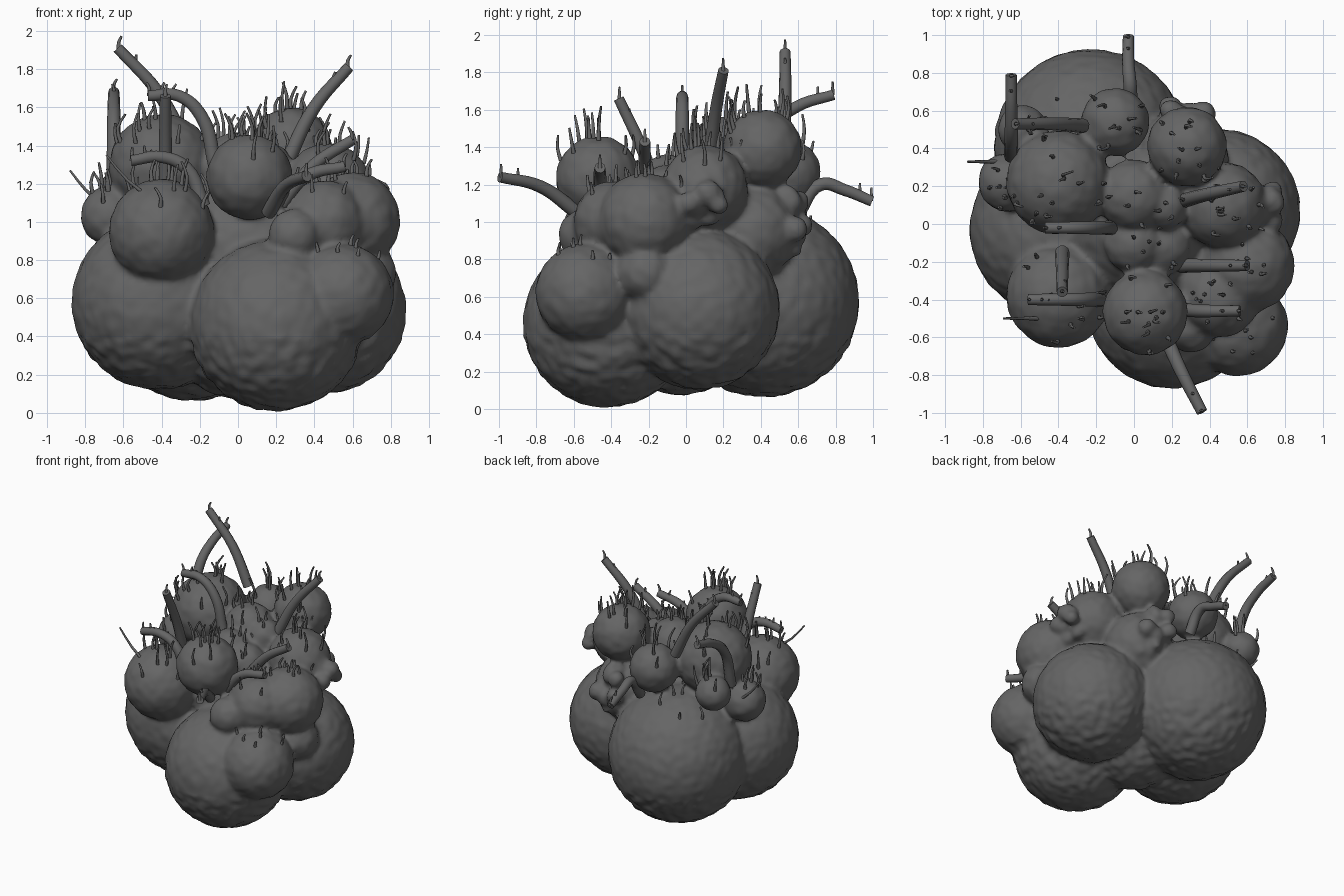
import bpy, bmesh, math, random
from mathutils import Vector, Matrix, noise

if "Cube" in bpy.data.objects:
    bpy.data.objects.remove(bpy.data.objects["Cube"])

random.seed(4)

# Body lobes: x, y, z, radius
large = [(0.2, -0.42, 0.46, 0.45), (-0.415, -0.03, 0.58, 0.455),
         (-0.23, 0.415, 0.575, 0.51), (0.45, 0.07, 0.535, 0.43)]
upper = [(-0.4, -0.38, 0.95, 0.275), (0.06, -0.47, 1.235, 0.225),
         (-0.4, 0.22, 1.29, 0.275), (0.28, 0.41, 1.39, 0.21),
         (0.47, 0.1, 1.18, 0.23), (-0.1, 0.54, 1.26, 0.18),
         (-0.67, 0.22, 1.03, 0.155), (-0.59, 0.5, 1.17, 0.13),
         (0.6, -0.22, 1.01, 0.25), (0.45, -0.38, 1.0, 0.22)]
small = [(0.55, -0.54, 0.62, 0.265), (0.3, -0.54, 0.93, 0.14),
         (0.68, -0.22, 0.73, 0.15), (0.0, 0.15, 1.28, 0.19),
         (0.16, 0.1, 1.28, 0.13), (0.0, -0.1, 1.2, 0.16),
         (0.15, -0.12, 1.15, 0.15), (0.05, 0.02, 0.85, 0.42),
         (0.0, -0.02, 0.44, 0.365), (0.25, 0.35, 0.95, 0.25)]
# Warty clusters in the gaps on the right and at the back: centre, spread, count
for c, spread, count in [((0.68, 0.1, 1.08), 0.1, 14), ((0.3, 0.46, 0.9), 0.13, 14),
                         ((0.22, 0.53, 1.05), 0.09, 8)]:
    for i in range(count):
        d = Vector((random.uniform(-0.6, 0.6), random.uniform(-1, 1),
                    random.uniform(-1, 1))) * spread
        small.append((*(Vector(c) + d), random.uniform(0.045, 0.075)))

bm = bmesh.new()
for x, y, z, r in large + upper + small:
    bmesh.ops.create_icosphere(bm, subdivisions=5 if r > 0.3 else 4 if r > 0.1 else 3,
                               radius=r, matrix=Matrix.Translation((x, y, z)))
mesh = bpy.data.meshes.new("lobed_body")
bm.to_mesh(mesh)
bm.free()
body = bpy.data.objects.new("lobed_body", mesh)
bpy.context.collection.objects.link(body)

# Fuse lobes and soften the creases
rem = body.modifiers.new("fuse", 'REMESH')
rem.mode = 'VOXEL'
rem.voxel_size = 0.018
sm = body.modifiers.new("soften", 'SMOOTH')
sm.factor = 0.5
sm.iterations = 5
dg = bpy.context.evaluated_depsgraph_get()
fused = bpy.data.meshes.new_from_object(body.evaluated_get(dg))
body.modifiers.clear()
body.data = fused

# Slight pitting of the skin, rougher low down
offsets = [v.normal * ((0.012 if v.co.z < 0.4 else 0.006) * noise.noise(v.co * 16))
           for v in fused.vertices]
for v, o in zip(fused.vertices, offsets):
    v.co += o
for p in fused.polygons:
    p.use_smooth = True

# Dark grey skin
skin = bpy.data.materials.new("dark_grey")
skin.diffuse_color = (0.13, 0.13, 0.13, 1)
skin.use_nodes = True
skin.node_tree.nodes["Principled BSDF"].inputs["Base Color"].default_value = skin.diffuse_color
fused.materials.clear()
fused.materials.append(skin)


def tube_object(name, strands, radius, res, tip):
    cu = bpy.data.curves.new(name, 'CURVE')
    cu.dimensions = '3D'
    cu.bevel_depth = radius
    cu.bevel_resolution = res
    cu.resolution_u = 6 if res > 1 else 2
    cu.use_fill_caps = True
    cu.materials.append(skin)
    for pts in strands:
        s = cu.splines.new('BEZIER')
        s.bezier_points.add(len(pts) - 1)
        for i, (bp, p) in enumerate(zip(s.bezier_points, pts)):
            bp.co = p
            bp.handle_left_type = bp.handle_right_type = 'AUTO'
            bp.radius = 1 + (tip - 1) * i / (len(pts) - 1)
    ob = bpy.data.objects.new(name, cu)
    bpy.context.collection.objects.link(ob)
    return ob


# Thick bent tentacles
tentacles = [
    [(-0.27, 0.52, 1.4), (-0.42, 0.53, 1.68), (-0.63, 0.53, 1.91)],
    [(-0.65, 0.36, 1.2), (-0.65, 0.45, 1.5), (-0.65, 0.6, 1.62), (-0.65, 0.79, 1.68)],
    [(-0.12, -0.02, 1.3), (-0.19, -0.02, 1.55), (-0.31, -0.02, 1.66), (-0.47, -0.02, 1.66)],
    [(0.25, 0.12, 1.3), (0.4, 0.16, 1.6), (0.58, 0.2, 1.81)],
    [(-0.38, -0.15, 1.15), (-0.38, -0.23, 1.38), (-0.38, -0.36, 1.66)],
    [(-0.18, -0.4, 1.08), (-0.27, -0.4, 1.28), (-0.4, -0.4, 1.34), (-0.56, -0.4, 1.32)],
    [(0.16, -0.58, 1.05), (0.25, -0.78, 1.19), (0.36, -0.995, 1.24)],
    [(0.2, -0.45, 1.06), (0.36, -0.46, 1.24), (0.56, -0.46, 1.29)],
    [(0.25, -0.22, 1.12), (0.4, -0.22, 1.3), (0.6, -0.22, 1.43)],
    [(-0.02, 0.6, 1.05), (-0.02, 0.72, 1.2), (-0.03, 0.85, 1.17), (-0.03, 0.995, 1.11)]]
tube_object("tentacles", tentacles, 0.039, 3, 0.75)

# Fine hairs growing upward from the upper lobes
lobes = large + upper + small
hairs = [[(-0.45, -0.5, 1.12), (-0.58, -0.5, 1.22), (-0.69, -0.5, 1.35)],
         [(-0.7, 0.33, 1.08), (-0.8, 0.33, 1.17), (-0.88, 0.33, 1.27)]]


def grow(lobe, count, length, spread):
    c, r = Vector(lobe[:3]), lobe[3]
    made = tries = 0
    while made < count and tries < 200:
        tries += 1
        a, t = random.uniform(0, math.tau), random.uniform(0.1, spread)
        n = Vector((math.sin(t) * math.cos(a), math.sin(t) * math.sin(a), math.cos(t)))
        p = c + n * r * 0.98
        if any((p - Vector(l[:3])).length < l[3] * 0.97 for l in lobes if l != lobe):
            continue
        h = length * random.uniform(0.6, 1.2)
        side = Vector((random.uniform(-0.3, 0.3), random.uniform(-0.12, 0.12), 0)) * h
        q = p + Vector((n.x * 0.15, n.y * 0.15, 0.5)) * h
        hairs.append([p, q, q + side + Vector((0, 0, 0.5)) * h])
        made += 1


for lobe in upper[:8]:
    grow(lobe, int(60 * lobe[3]), 0.14, 1.15)
for lobe in upper[8:]:
    grow(lobe, 9, 0.08, 1.0)
grow(large[2], 8, 0.1, 0.9)
grow(small[0], 8, 0.05, 0.9)
for i in (3, 4, 5, 6):
    grow(small[i], 4, 0.1, 1.0)

# Short bristles near the tentacle tips
for t in tentacles:
    a, b = Vector(t[-2]), Vector(t[-1])
    for f in (0.55, 0.97):
        p = a.lerp(b, f)
        hairs.append([p, p + Vector((0.0, 0, 0.04)),
                      p + Vector((random.uniform(-0.02, 0.02), 0, 0.07))])
tube_object("hairs", hairs, 0.012, 1, 0.5)
